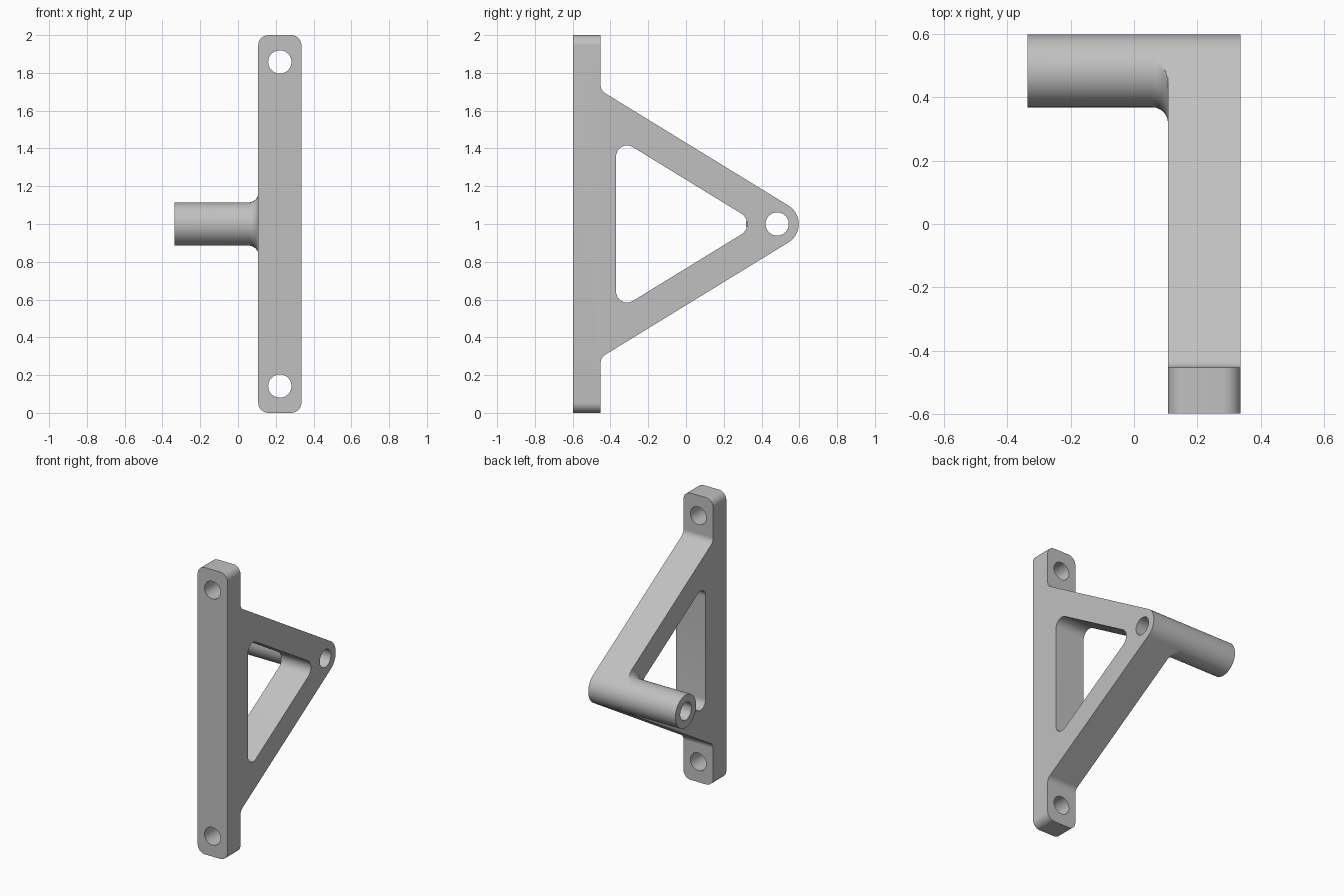
import bpy
import bmesh
from math import sin, cos, tan, pi, sqrt, radians
from mathutils import Vector

R, BORE = 0.1145, 0.0615            # boss radius, hole radius
X_MID, X_END = 0.2215, 0.336        # arm plate centre and outer side
FRONT, BACK, TAB = -0.597, 0.597, -0.452
PIVOT = Vector((BACK - R, 1.0))     # boss axis in (y, z)
SLOPE = radians(31.5)
FILLET = 0.05

cube = bpy.data.objects.get("Cube")
if cube:
    bpy.data.objects.remove(cube, do_unlink=True)

grey = bpy.data.materials.new("plain grey")
grey.use_nodes = True
grey.diffuse_color = (0.53, 0.53, 0.53, 1)
grey.node_tree.nodes["Principled BSDF"].inputs["Base Color"].default_value = grey.diffuse_color


def rounded(corners, steps=10):
    """Outline from (u, v, radius) corners, each replaced by a tangent arc."""
    pts = []
    for i, (px, py, r) in enumerate(corners):
        p = Vector((px, py))
        if r == 0:
            pts.append(p)
            continue
        a = (Vector(corners[i - 1][:2]) - p).normalized()
        b = (Vector(corners[(i + 1) % len(corners)][:2]) - p).normalized()
        half = a.angle(b) / 2
        c = p + (a + b).normalized() * r / sin(half)
        s = (p + a * r / tan(half) - c).normalized()
        e = (p + b * r / tan(half) - c).normalized()
        pts += [c + s.slerp(e, k / steps) * r for k in range(steps + 1)]
    return pts


def circle(u, v, r, n=48):
    return [Vector((u + r * cos(2 * pi * k / n), v + r * sin(2 * pi * k / n))) for k in range(n)]


def finish(name, bm):
    bmesh.ops.recalc_face_normals(bm, faces=bm.faces)
    mesh = bpy.data.meshes.new(name)
    bm.to_mesh(mesh)
    bm.free()
    mesh.materials.append(grey)
    obj = bpy.data.objects.new(name, mesh)
    bpy.context.collection.objects.link(obj)
    return obj


def prism(name, pts, axis, lo, hi):
    """Extrude an outline along x (outline in y, z) or along y (outline in x, z)."""
    bm = bmesh.new()
    place = (lambda p: (lo, p.x, p.y)) if axis == "x" else (lambda p: (p.x, lo, p.y))
    face = bm.faces.new([bm.verts.new(place(p)) for p in pts])
    out = bmesh.ops.extrude_face_region(bm, geom=[face])
    verts = [g for g in out["geom"] if isinstance(g, bmesh.types.BMVert)]
    step = Vector((hi - lo, 0, 0)) if axis == "x" else Vector((0, hi - lo, 0))
    bmesh.ops.translate(bm, verts=verts, vec=step)
    return finish(name, bm)


def combine(obj, tool, operation):
    mod = obj.modifiers.new("shape", "BOOLEAN")
    mod.operation, mod.solver, mod.object = operation, "EXACT", tool
    bpy.context.view_layer.objects.active = obj
    bpy.ops.object.modifier_apply(modifier=mod.name)
    bpy.data.objects.remove(tool, do_unlink=True)


def smooth(obj):
    bpy.ops.object.select_all(action="DESELECT")
    obj.select_set(True)
    bpy.context.view_layer.objects.active = obj
    bpy.ops.object.shade_smooth_by_angle(angle=radians(30))


# Triangular bracket with mounting tabs above and below
tip = PIVOT.x + R / sin(SLOPE)
rise = (tip - TAB) * tan(SLOPE)
outline = rounded([
    (FRONT, -0.1, 0), (TAB, -0.1, 0), (TAB, 1 - rise, FILLET), (tip, 1, R),
    (TAB, 1 + rise, FILLET), (TAB, 2.1, 0), (FRONT, 2.1, 0)], 20)
bracket = prism("bracket_frame", outline, "x", 0, 0.45)

# Rounded tab ends and overall width
lo, hi, c = 2 * X_MID - X_END, X_END, 0.055
ends = rounded([(lo, 0, c), (hi, 0, c), (hi, 2, c), (lo, 2, c)])
combine(bracket, prism("width_cutter", ends, "y", -1, 1), "INTERSECT")

# Triangular window
w_back, w_front = 0.383, -0.37
w_rise = (w_back - w_front) * tan(SLOPE)
window = rounded([(w_front, 1 - w_rise, 0.058), (w_back, 1, 0.065), (w_front, 1 + w_rise, 0.058)], 14)
combine(bracket, prism("window_cutter", window, "x", -1, 1), "DIFFERENCE")

# Tab holes and boss hole
for z in (0.142, 1.858):
    combine(bracket, prism("hole_cutter", circle(X_MID, z, BORE), "y", -1, 0), "DIFFERENCE")
combine(bracket, prism("bore_cutter", circle(*PIVOT, BORE), "x", -1, 1), "DIFFERENCE")
smooth(bracket)


def arm_limit(angle):
    """Distance from the boss axis to the bracket outline at this angle."""
    a = abs((angle + pi) % (2 * pi) - pi)
    normal = pi / 2 - SLOPE
    if a <= normal:
        return R
    k = cos(a - normal)
    return R / k if k > 0.1 else 1


# Hollow side tube, flared into the bracket but kept inside its outline
N = 96
sections = [(lo, BORE), (-X_END, BORE), (-X_END, R)]
for k in range(13):
    t = k / 12 * pi / 2
    sections.append((lo - FILLET * (1 - sin(t)), R + FILLET * (1 - cos(t))))
bm = bmesh.new()
rings = []
for x, r in sections:
    ring = []
    for i in range(N):
        a = 2 * pi * i / N
        d = min(r, arm_limit(a))
        ring.append(bm.verts.new((x, PIVOT.x + d * cos(a), PIVOT.y + d * sin(a))))
    rings.append(ring)
for r0, r1 in zip(rings, rings[1:]):
    for i in range(N):
        j = (i + 1) % N
        bm.faces.new((r0[i], r0[j], r1[j], r1[i]))
bmesh.ops.remove_doubles(bm, verts=bm.verts, dist=0.00001)
smooth(finish("side_tube", bm))
